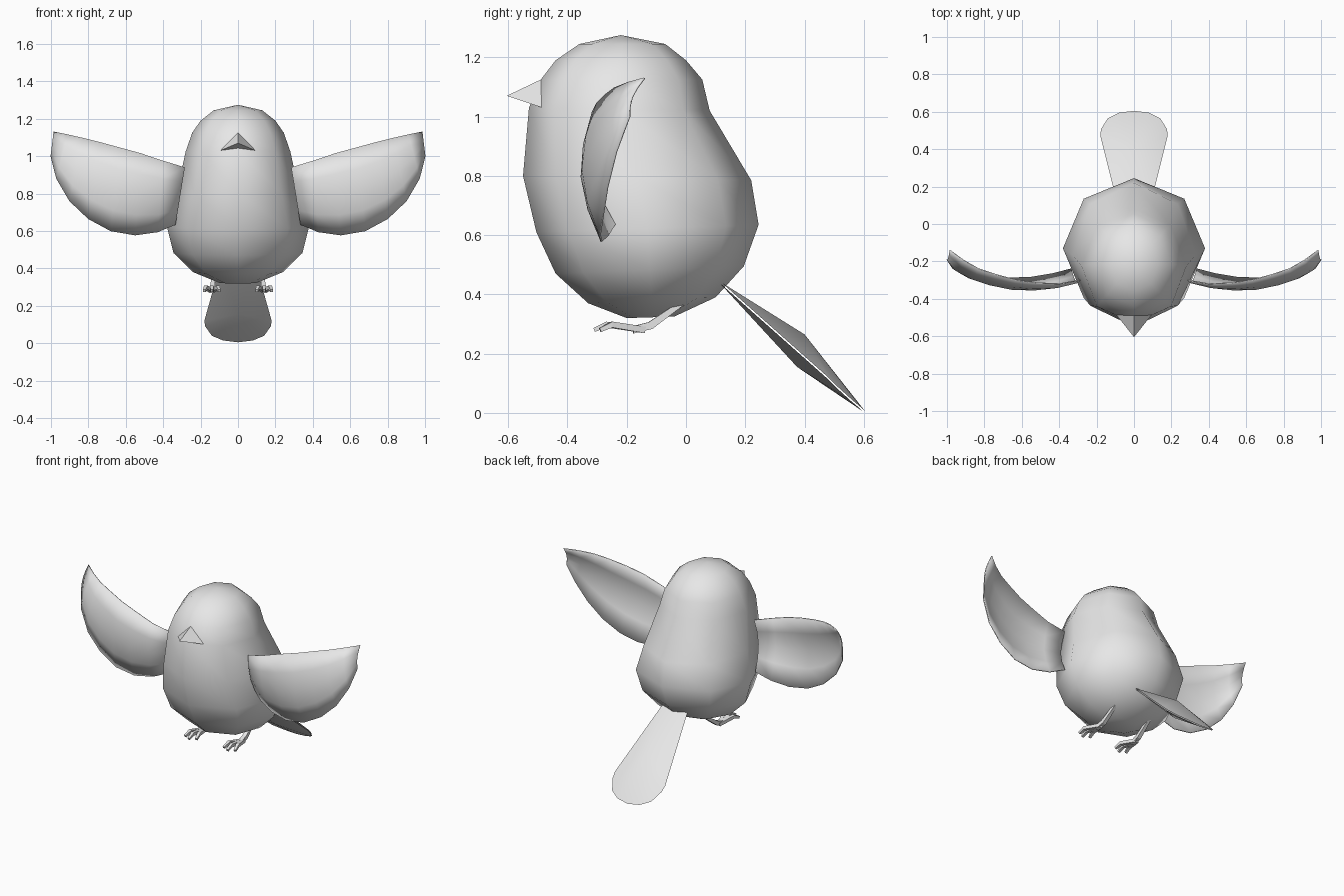
import bpy
import bmesh
import math
from mathutils import Vector

cube = bpy.data.objects.get("Cube")
if cube:
    bpy.data.objects.remove(cube, do_unlink=True)

grey = bpy.data.materials.new("plain grey")
grey.use_nodes = True
grey.diffuse_color = (0.8, 0.8, 0.8, 1)
for node in grey.node_tree.nodes:
    if node.type == "BSDF_PRINCIPLED":
        node.inputs["Base Color"].default_value = grey.diffuse_color


def build(name, verts, faces, smooth=False, outward=True):
    """Make a mesh object, with its normals made consistent when it is closed."""
    mesh = bpy.data.meshes.new(name)
    bm = bmesh.new()
    points = [bm.verts.new(v) for v in verts]
    for face in faces:
        bm.faces.new([points[i] for i in face]).smooth = smooth
    if outward:
        bmesh.ops.recalc_face_normals(bm, faces=bm.faces[:])
    bm.to_mesh(mesh)
    bm.free()
    mesh.materials.append(grey)
    obj = bpy.data.objects.new(name, mesh)
    bpy.context.collection.objects.link(obj)
    return obj


def grid_faces(rows, columns, closed=False):
    """Quads joining successive rows of points."""
    span = columns if closed else columns - 1
    return [(r * columns + c, r * columns + (c + 1) % columns,
             (r + 1) * columns + (c + 1) % columns, (r + 1) * columns + c)
            for r in range(rows - 1) for c in range(span)]


# Body: eight-sided rings given as front y, front z, back y, back z, half width
SIDES = 8
rings = [
    (-0.36, 1.245, -0.07, 1.245, 0.13),
    (-0.44, 1.19, 0.0, 1.19, 0.2),
    (-0.49, 1.125, 0.055, 1.125, 0.245),
    (-0.53, 1.03, 0.08, 1.02, 0.28),
    (-0.55, 0.8, 0.22, 0.785, 0.33),
    (-0.505, 0.61, 0.245, 0.635, 0.38),
    (-0.44, 0.47, 0.195, 0.495, 0.345),
    (-0.33, 0.37, 0.1, 0.39, 0.24),
    (-0.2, 0.32, -0.04, 0.325, 0.1),
]
verts = []
for front_y, front_z, back_y, back_z, half in rings:
    for i in range(SIDES):
        angle = math.tau * i / SIDES
        blend = (1 + math.cos(angle)) / 2
        verts.append((half * math.sin(angle),
                      back_y + (front_y - back_y) * blend,
                      back_z + (front_z - back_z) * blend))
faces = grid_faces(len(rings), SIDES, closed=True)
last = (len(rings) - 1) * SIDES
faces.append(tuple(range(last, last + SIDES)))
crown = len(verts)
verts.append((0, -0.22, 1.275))
faces += [(crown, (i + 1) % SIDES, i) for i in range(SIDES)]
build("body", verts, faces, smooth=True)

# Beak: a three-sided pyramid
build("beak",
      [(0, -0.605, 1.07), (0, -0.49, 1.125), (-0.095, -0.485, 1.03), (0.095, -0.485, 1.03)],
      [(0, 1, 2), (0, 3, 1), (0, 2, 3), (1, 3, 2)])

# Wings: thin curved sheets lofted from the leading edge to the trailing edge
leading = [(0.285, -0.3, 0.94), (0.4, -0.32, 0.975), (0.52, -0.315, 1.015),
           (0.63, -0.3, 1.045), (0.74, -0.27, 1.075), (0.83, -0.24, 1.097),
           (0.91, -0.195, 1.115), (0.985, -0.14, 1.13)]
trailing = [(0.335, -0.24, 0.635), (0.43, -0.265, 0.595), (0.55, -0.285, 0.578),
            (0.68, -0.29, 0.6), (0.8, -0.28, 0.665), (0.9, -0.265, 0.76),
            (0.97, -0.235, 0.88), (1.0, -0.19, 1.0)]
STEPS = 5
for side, label in ((1, "left"), (-1, "right")):
    verts = []
    for upper, lower in zip(leading, trailing):
        a, b = Vector(upper), Vector(lower)
        bulge = 0.12 * (a - b).length
        for s in range(STEPS):
            t = s / (STEPS - 1)
            p = a.lerp(b, t)
            p.y -= bulge * math.sin(math.pi * t)
            verts.append((side * p.x, p.y, p.z))
    wing = build(label + "_wing", verts, grid_faces(len(leading), STEPS), smooth=True)
    shell = wing.modifiers.new("thickness", "SOLIDIFY")
    shell.thickness = 0.006
    shell.offset = 0

# Tail: an upper and a lower fan, each with a shallow central ridge
half_outline = [(0.09, 0.12, 0.44), (0.18, 0.48, 0.12), (0.175, 0.51, 0.09),
                (0.14, 0.565, 0.04), (0.08, 0.595, 0.015)]
outline = half_outline + [(0, 0.605, 0.005)] + [(-x, y, z) for x, y, z in reversed(half_outline)]
for name, ridge, shift in (("tail_top", (0, 0.4, 0.265), 0.0),
                           ("tail_underside", (0, 0.375, 0.155), -0.008)):
    verts = [(x, y + shift, z) for x, y, z in outline] + [ridge]
    hub, count = len(outline), len(outline)
    faces = [(hub, i, (i + 1) % count) for i in range(count)]
    build(name, verts, faces, smooth=True)


# Legs and feet: tapered four-sided limbs along short paths
def limb(name, path, radii):
    verts = []
    for i, point in enumerate(path):
        p = Vector(point)
        along = Vector(path[min(i + 1, len(path) - 1)]) - Vector(path[max(i - 1, 0)])
        across = along.cross(Vector((0, 0, 1))).normalized()
        up = across.cross(along).normalized()
        for u, v in ((1, 1), (-1, 1), (-1, -1), (1, -1)):
            verts.append(p + radii[i] * (u * across + v * up))
    end = len(verts) - 4
    faces = grid_faces(len(path), 4, closed=True)
    faces += [(0, 1, 2, 3), tuple(range(end, end + 4))]
    build(name, verts, faces)


for side, label in ((1, "left"), (-1, "right")):
    limb(label + "_leg",
         [(side * 0.13, 0.0, 0.38), (side * 0.135, -0.12, 0.295), (side * 0.14, -0.18, 0.28)],
         (0.008, 0.013, 0.012))
    for toe, spread in (("inner", -0.04), ("middle", 0.0), ("outer", 0.04)):
        x = 0.14
        reach = 0.02 if spread == 0 else 0
        limb(label + "_" + toe + "_toe",
             [(side * x, -0.14, 0.28), (side * (x + spread * 0.8), -0.25 - reach, 0.298),
              (side * (x + spread), -0.29 - reach, 0.28)],
             (0.011, 0.01, 0.007))
